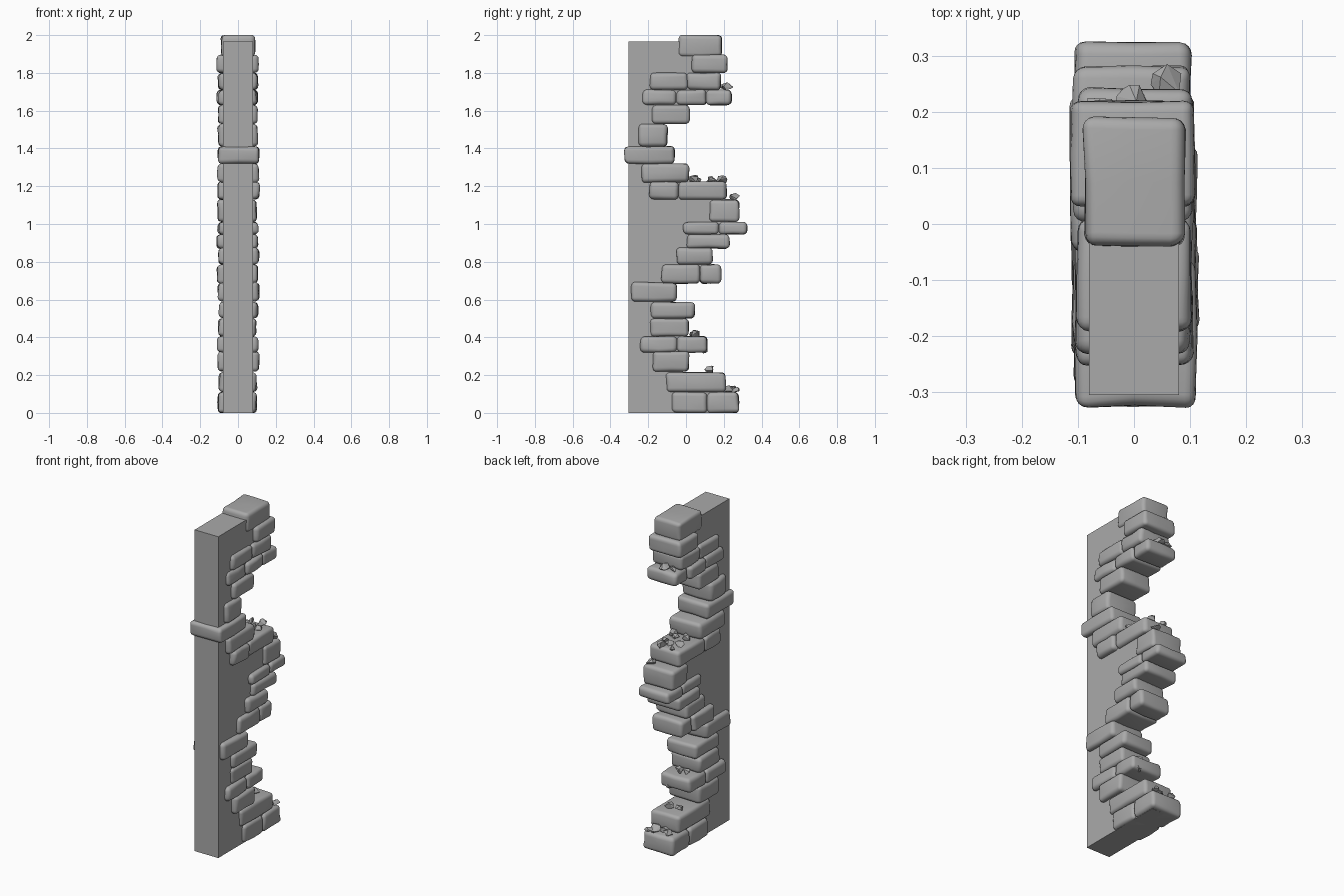
import bpy, bmesh, random
from mathutils import Vector, noise

random.seed(4)
cube = bpy.data.objects.get("Cube")
if cube:
    bpy.data.objects.remove(cube)

stone = bpy.data.materials.new("grey stone")
stone.use_nodes = True
GREY = (0.4, 0.4, 0.4, 1)
stone.diffuse_color = GREY
stone.node_tree.nodes["Principled BSDF"].inputs["Base Color"].default_value = GREY

# Courses from the ground up: bottom, top, then (front y, back y) of each block
COURSES = [
    (0.00, 0.11, [(-0.075, 0.11), (0.11, 0.28)]),
    (0.11, 0.215, [(-0.105, 0.21)]),
    (0.22, 0.325, [(-0.175, 0.015)]),
    (0.32, 0.405, [(-0.24, -0.05), (-0.05, 0.11)]),
    (0.405, 0.50, [(-0.19, 0.015)]),
    (0.50, 0.585, [(-0.185, 0.045)]),
    (0.59, 0.69, [(-0.29, -0.05)]),
    (0.685, 0.785, [(-0.13, 0.075), (0.075, 0.185)]),
    (0.785, 0.875, [(-0.05, 0.14)]),
    (0.87, 0.945, [(0.005, 0.23)]),
    (0.945, 1.01, [(-0.015, 0.175), (0.175, 0.325)]),
    (1.01, 1.13, [(0.125, 0.28)]),
    (1.13, 1.225, [(-0.195, -0.04), (-0.04, 0.215)]),
    (1.22, 1.32, [(-0.235, 0.015)]),
    (1.32, 1.41, [(-0.325, -0.06)]),
    (1.41, 1.53, [(-0.25, -0.10)]),
    (1.53, 1.63, [(-0.18, 0.02)]),
    (1.63, 1.71, [(-0.23, -0.05), (-0.05, 0.11), (0.11, 0.24)]),
    (1.71, 1.80, [(-0.19, 0.01), (0.005, 0.185)]),
    (1.80, 1.895, [(0.03, 0.22)]),
    (1.885, 2.0, [(-0.04, 0.19)]),
]


def finish(name, bm, smooth):
    bmesh.ops.recalc_face_normals(bm, faces=bm.faces)
    mesh = bpy.data.meshes.new(name)
    bm.to_mesh(mesh)
    bm.free()
    mesh.materials.append(stone)
    for p in mesh.polygons:
        p.use_smooth = smooth
    obj = bpy.data.objects.new(name, mesh)
    bpy.context.collection.objects.link(obj)


def spread(t, h, r):
    """Gather the grid lines of a box near its rounded rim."""
    a = abs(t)
    d = 0 if a < 0.1 else h - r if a < 0.5 else h - 0.55 * r if a < 0.9 else h
    return d if t > 0 else -d


def block(name, y0, y1, z0, z1, half_width):
    """Worn stone block with rounded edges and gently uneven faces."""
    mid = Vector((random.uniform(-0.004, 0.004), (y0 + y1) / 2, (z0 + z1) / 2))
    half = Vector((half_width, (y1 - y0) / 2, (z1 - z0) / 2))
    r = 0.022
    bm = bmesh.new()
    bmesh.ops.create_cube(bm, size=2)
    bmesh.ops.subdivide_edges(bm, edges=bm.edges, cuts=5, use_grid_fill=True)
    for v in bm.verts:
        d = Vector([spread(v.co[i], half[i], r) for i in range(3)])
        inner = Vector([max(r - half[i], min(half[i] - r, d[i])) for i in range(3)])
        p = mid + inner + (d - inner).normalized() * r
        wear = noise.noise_vector(p * 14 + Vector((0, 0, z0 * 9)))
        p += Vector((wear.x * 0.008, wear.y * 0.006, wear.z * 0.005))
        p.z = max(0, min(2, p.z))
        v.co = p
    finish(name, bm, True)


# Stone blocks
for n, (z0, z1, spans) in enumerate(COURSES):
    for k, (y0, y1) in enumerate(spans):
        top = n == len(COURSES) - 1
        width = 0.09 if top else random.uniform(0.098, 0.11)
        block(f"block_{n + 1}_{k + 1}", y0, y1, z0, z1, width)

# Wall core: straight front, back stepped to sit inside the blocks
profile = [(-0.305, 1.965), (-0.305, 0)]
for z0, z1, spans in COURSES:
    back = spans[-1][1] - 0.03
    z0 = max(z0, profile[-1][1])
    profile += [(back, z0), (back, min(z1, 1.965))]
for i in range(4, len(profile), 2):
    # each ledge lies just inside the deeper of the two courses
    a, b = profile[i - 1], profile[i]
    z = b[1] - 0.02 if a[0] > b[0] else b[1] + 0.02
    profile[i - 1], profile[i] = (a[0], z), (b[0], z)
bm = bmesh.new()
face = bm.faces.new([bm.verts.new((-0.08, y, z)) for y, z in profile])
side = bmesh.ops.extrude_face_region(bm, geom=[face])
bmesh.ops.translate(bm, vec=(0.16, 0, 0),
                    verts=[g for g in side["geom"] if isinstance(g, bmesh.types.BMVert)])
finish("wall_core", bm, False)


def chip(name, x, y, z, size):
    """Sharp fragment of broken stone resting on a ledge."""
    bm = bmesh.new()
    for _ in range(11):
        d = Vector([random.gauss(0, 1) for _ in range(3)]).normalized()
        bm.verts.new((x + d.x * size, y + d.y * size, z + (d.z + 0.6) * size * 0.75))
    hull = bmesh.ops.convex_hull(bm, input=bm.verts)
    loose = [v for v in bm.verts if not v.link_faces]
    bmesh.ops.delete(bm, geom=loose, context="VERTS")
    finish(name, bm, False)


# Rubble on the ledges: x, y, ledge height, size
RUBBLE = [
    (0.0, 0.215, 1.71, 0.034), (-0.06, 0.21, 1.71, 0.028),
    (0.06, 0.255, 1.13, 0.031),
    (-0.04, 0.04, 1.225, 0.032), (0.03, 0.06, 1.225, 0.026), (0.06, 0.04, 1.225, 0.03),
    (-0.05, 0.13, 1.22, 0.03), (0.0, 0.15, 1.22, 0.026), (0.05, 0.13, 1.22, 0.026),
    (0.03, 0.19, 1.22, 0.032), (-0.04, 0.19, 1.22, 0.026),
    (0.01, 0.05, 0.405, 0.03), (-0.03, 0.04, 0.405, 0.026), (0.05, 0.09, 0.32, 0.026),
    (0.02, 0.13, 0.215, 0.03), (-0.04, 0.12, 0.215, 0.026),
    (0.04, 0.24, 0.11, 0.036), (-0.01, 0.22, 0.11, 0.028), (0.07, 0.26, 0.11, 0.026),
    (-0.05, 0.25, 0.11, 0.03),
]
for n, spec in enumerate(RUBBLE):
    chip(f"rubble_{n + 1}", *spec)
